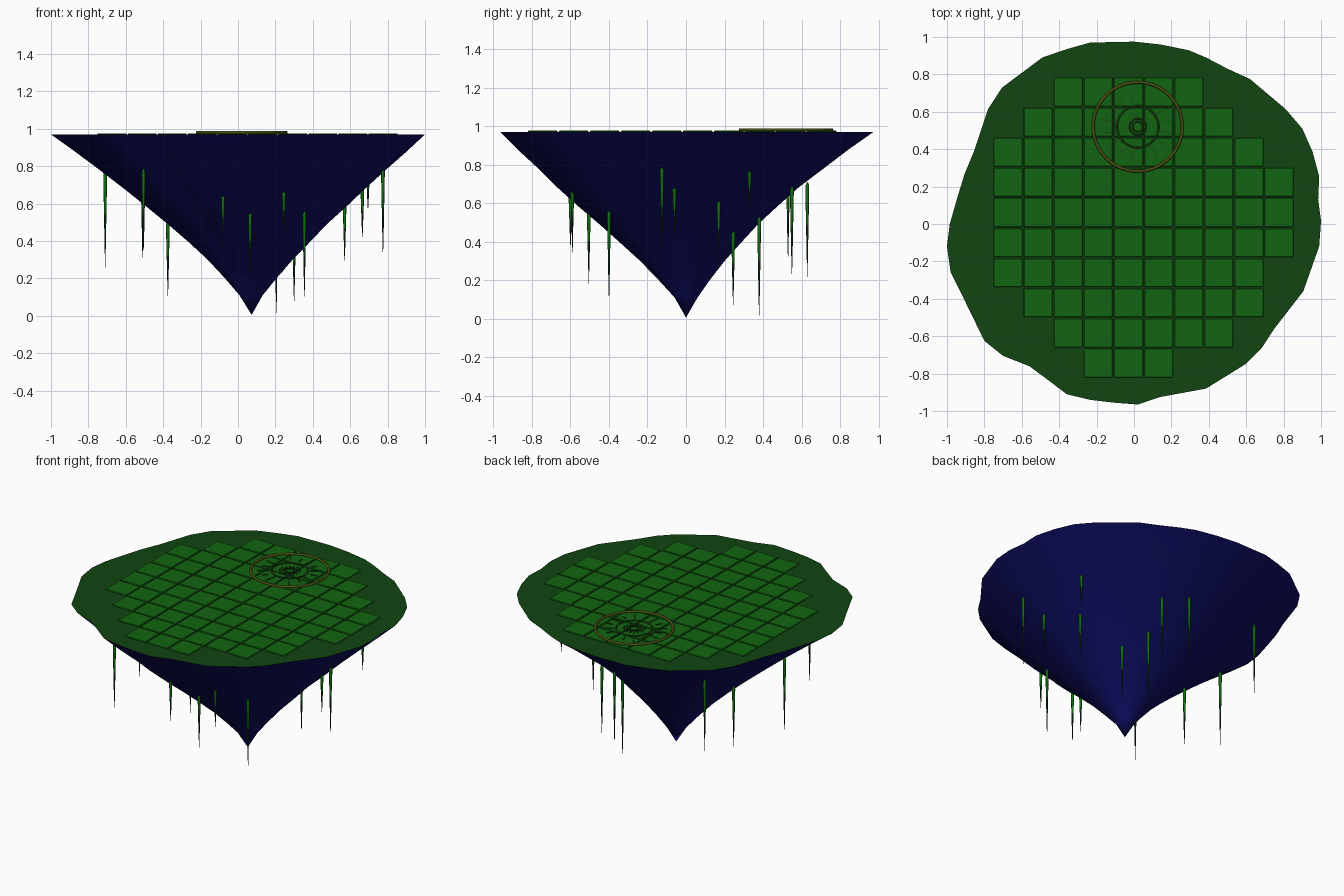
import bpy, bmesh, math
from mathutils import Matrix, Vector

if "Cube" in bpy.data.objects:
    bpy.data.objects.remove(bpy.data.objects["Cube"])


def material(name, r, g, b):
    m = bpy.data.materials.new(name)
    m.diffuse_color = (r, g, b, 1)
    m.use_nodes = True
    m.node_tree.nodes["Principled BSDF"].inputs["Base Color"].default_value = m.diffuse_color
    return m


BLUE = material("rock_blue", 0.004, 0.004, 0.12)
RIM = material("rim_green", 0.006, 0.06, 0.006)
TILE = material("tile_green", 0.006, 0.13, 0.006)
VINE = material("vine_green", 0.006, 0.16, 0.006)
DARK = material("vine_dark", 0.004, 0.03, 0.006)
OLIVE = material("ring_olive", 0.07, 0.08, 0.006)
MARK = material("mark_dark", 0.012, 0.06, 0.006)


def finish(name, bm, mats, smooth=False):
    bmesh.ops.recalc_face_normals(bm, faces=bm.faces[:])
    me = bpy.data.meshes.new(name)
    bm.to_mesh(me)
    bm.free()
    for m in mats:
        me.materials.append(m)
    for p in me.polygons:
        p.use_smooth = smooth
    ob = bpy.data.objects.new(name, me)
    bpy.context.collection.objects.link(ob)
    return ob


def bridge(bm, a, b, mat=0):
    n = len(a)
    for i in range(n):
        f = bm.faces.new((a[i], a[(i + 1) % n], b[(i + 1) % n], b[i]))
        f.material_index = mat


def fan(bm, ring, tip, mat=0):
    for i in range(len(ring)):
        f = bm.faces.new((ring[i], ring[(i + 1) % len(ring)], tip))
        f.material_index = mat


# Irregular island outline
OUTLINE = [
    (0, .975), (.14, .96), (.29, .93), (.385, .89), (.5, .83), (.62, .775), (.81, .615),
    (.9, .51), (.955, .385), (.99, .255), (.985, .13), (1, .015), (.99, -.12), (.905, -.36),
    (.75, -.56), (.685, -.66), (.595, -.75), (.385, -.88), (.14, -.925), (.02, -.965),
    (-.11, -.955), (-.235, -.94), (-.36, -.91), (-.465, -.83), (-.56, -.76), (-.7, -.705),
    (-.8, -.625), (-.9, -.42), (-.98, -.26), (-1, -.12), (-.985, 0), (-.945, .14),
    (-.905, .27), (-.855, .39), (-.78, .615), (-.705, .73), (-.49, .89), (-.36, .935),
    (-.235, .97)]

# Rock underside: rings of (z, scale, centre x, centre y) closing to a point
RINGS = [(.97, 1, 0, 0), (.877, .885, .015, -.02), (.78, .765, .025, -.03),
         (.68, .645, .035, -.045), (.58, .53, .045, -.045), (.49, .425, .05, -.04),
         (.395, .325, .06, -.03), (.3, .227, .065, -.02), (.2, .137, .068, -.01),
         (.11, .062, .07, 0)]
bm = bmesh.new()
prev = None
for z, s, cx, cy in RINGS:
    ring = [bm.verts.new((cx + s * x, cy + s * y, z)) for x, y in OUTLINE]
    if prev:
        bridge(bm, prev, ring)
    prev = ring
fan(bm, prev, bm.verts.new((.073, 0, .005)))
finish("rock_underside", bm, [BLUE], True)

# Flat grass top
bm = bmesh.new()
top = [bm.verts.new((x, y, .97)) for x, y in OUTLINE]
fan(bm, top, bm.verts.new((0, 0, .97)))
grass = finish("grass_top", bm, [RIM])

# Paving tiles: first and last column of every row, back to front
STEP, GAP = .161, .007
SPANS = [(2, 6), (1, 7), (0, 8), (0, 9), (0, 9), (0, 9), (0, 8), (1, 8), (2, 7), (3, 5)]
bm = bmesh.new()
for row, (a, b) in enumerate(SPANS):
    for col in range(a, b + 1):
        loc = Vector((-.754 + STEP * (col + .5), .786 - STEP * (row + .5), .972))
        size = Matrix.Diagonal((STEP - GAP, STEP - GAP, .008, 1))
        bmesh.ops.create_cube(bm, size=1, matrix=Matrix.Translation(loc) @ size)
tiles = finish("paving_tiles", bm, [TILE])
bev = tiles.modifiers.new("bevel", "BEVEL")
bev.width = .003
bev.segments = 1

# Round emblem: concentric rings lying on the tiles
CENTRE = Vector((.02, .52, .978))


def ring_tube(name, radius, minor, mat, z=0):
    bm = bmesh.new()
    n, k = 64, 8
    loops = []
    for j in range(k):
        t = math.tau * j / k
        r = radius + minor * math.cos(t)
        loops.append([bm.verts.new(CENTRE + Vector((
            r * math.cos(math.tau * i / n), r * math.sin(math.tau * i / n),
            z + minor * math.sin(t)))) for i in range(n)])
    for j in range(k):
        bridge(bm, loops[j], loops[(j + 1) % k])
    finish(name, bm, [mat], True)


ring_tube("outer_ring", .238, .008, OLIVE, .002)
ring_tube("middle_ring", .111, .005, MARK)
ring_tube("inner_ring", .043, .004, MARK)
ring_tube("centre_ring", .027, .004, MARK)

# Radial marks of the emblem
bm = bmesh.new()
for i in range(16):
    inner, outer = (.125, .2) if i % 2 else (.14, .18)
    for r0, r1, w in ((inner, outer, .005), (.055, .068, .004)):
        mat = (Matrix.Translation(CENTRE) @ Matrix.Rotation(math.tau * (i + .5) / 16, 4, 'Z')
               @ Matrix.Translation(((r0 + r1) / 2, 0, 0))
               @ Matrix.Diagonal((r1 - r0, w, .005, 1)))
        bmesh.ops.create_cube(bm, size=1, matrix=mat)
finish("radial_marks", bm, [MARK])

# Hanging vines: (x, y, top z, bottom z)
VINES = [(-.71, -.03, .78, .25), (-.505, -.59, .79, .32), (-.51, .53, .78, .29),
         (-.375, .03, .51, .09), (-.08, -.6, .66, .36), (.065, -.505, .58, .18),
         (.245, -.59, .69, .4), (.24, .55, .69, .21), (.09, .63, .71, .21),
         (.205, .38, .54, 0), (.3, .245, .47, .06), (.355, -.4, .59, .08),
         (.57, .17, .62, .28), (.665, -.06, .69, .41), (.695, .33, .78, .56),
         (.775, -.125, .8, .31)]
# Tapered profile: (fraction of length, radius)
TAPER = [(.02, .007), (.06, .01), (.2, .009), (.45, .0065), (.7, .004), (.88, .002)]
for n, (x, y, z1, z0) in enumerate(VINES):
    bm = bmesh.new()
    prev = None
    for t, r in TAPER:
        z = z1 + (z0 - z1) * t
        ring = [bm.verts.new((x + r * math.cos(math.tau * i / 8),
                              y + r * math.sin(math.tau * i / 8), z)) for i in range(8)]
        if prev:
            bridge(bm, prev, ring, 0 if t < .5 else 1)
        else:
            fan(bm, ring, bm.verts.new((x, y, z1)))
        prev = ring
    fan(bm, prev, bm.verts.new((x, y, z0)), 1)
    finish(f"hanging_vine_{n + 1}", bm, [VINE, DARK], True)
